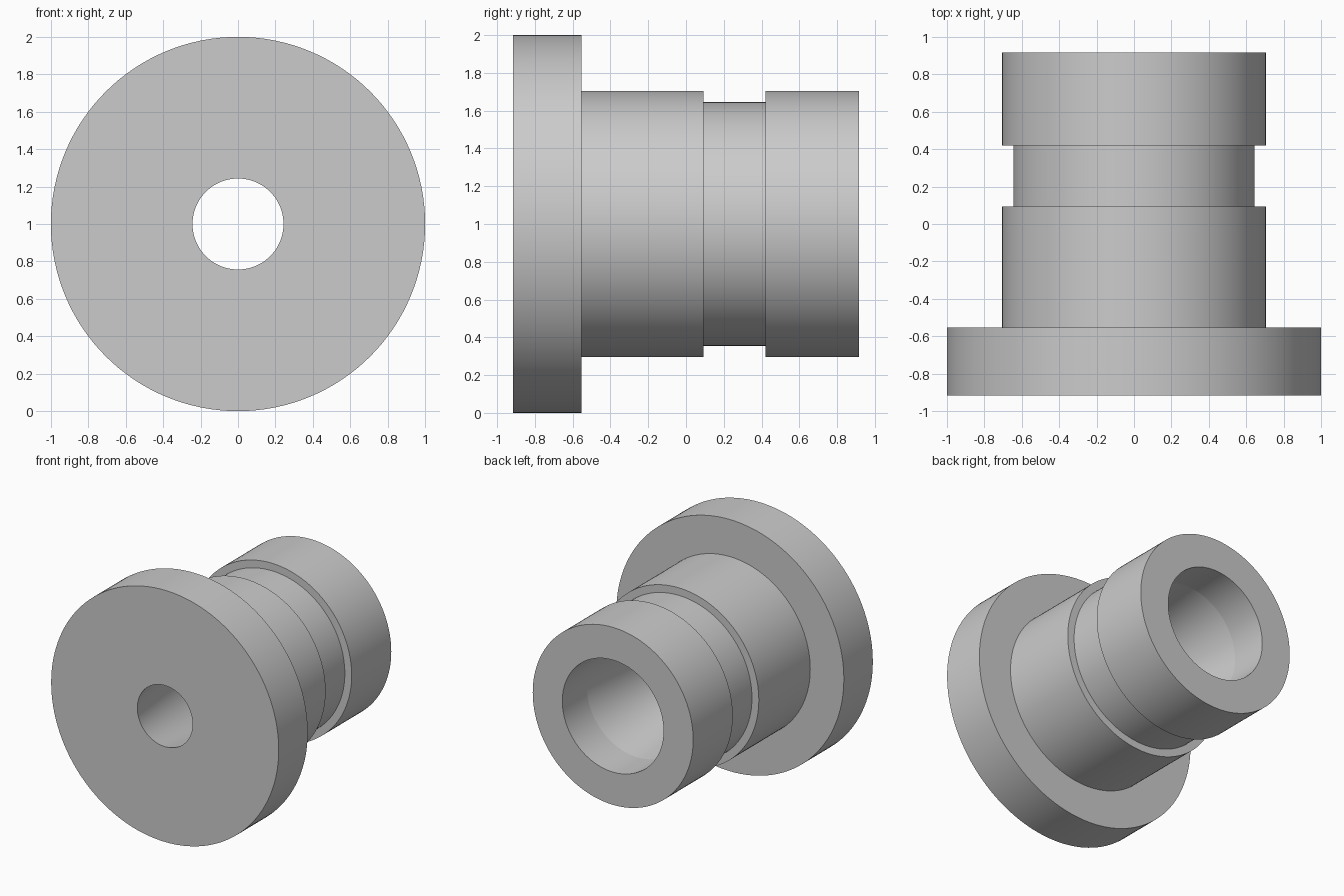
import bpy, bmesh, math

if "Cube" in bpy.data.objects:
    bpy.data.objects.remove(bpy.data.objects["Cube"])

# Closed half-section of the turned bushing: (position along y, radius)
PROFILE = [
    (-0.917, 0.243), (-0.917, 1.0),                    # flange front
    (-0.553, 1.0), (-0.553, 0.705),                    # flange back
    (0.093, 0.705), (0.093, 0.645),                    # groove
    (0.42, 0.645), (0.42, 0.705),
    (0.917, 0.705), (0.917, 0.445),                    # rear end
    (0.61, 0.445),                                     # straight socket, then taper to front hole
]
SIDES = 128

bm = bmesh.new()
rings = []
for i in range(SIDES):
    a = 2 * math.pi * i / SIDES
    rings.append([bm.verts.new((r * math.cos(a), y, 1 + r * math.sin(a))) for y, r in PROFILE])
n = len(PROFILE)
for i in range(SIDES):
    a, b = rings[i], rings[(i + 1) % SIDES]
    for j in range(n):
        k = (j + 1) % n
        bm.faces.new((a[j], a[k], b[k], b[j]))
bmesh.ops.recalc_face_normals(bm, faces=bm.faces)

mesh = bpy.data.meshes.new("flanged_bushing")
bm.to_mesh(mesh)
bm.free()
bushing = bpy.data.objects.new("flanged_bushing", mesh)
bpy.context.collection.objects.link(bushing)

# Smooth round walls with crisp turned edges
bpy.context.view_layer.objects.active = bushing
bushing.select_set(True)
bpy.ops.object.shade_smooth_by_angle(angle=math.radians(5))
